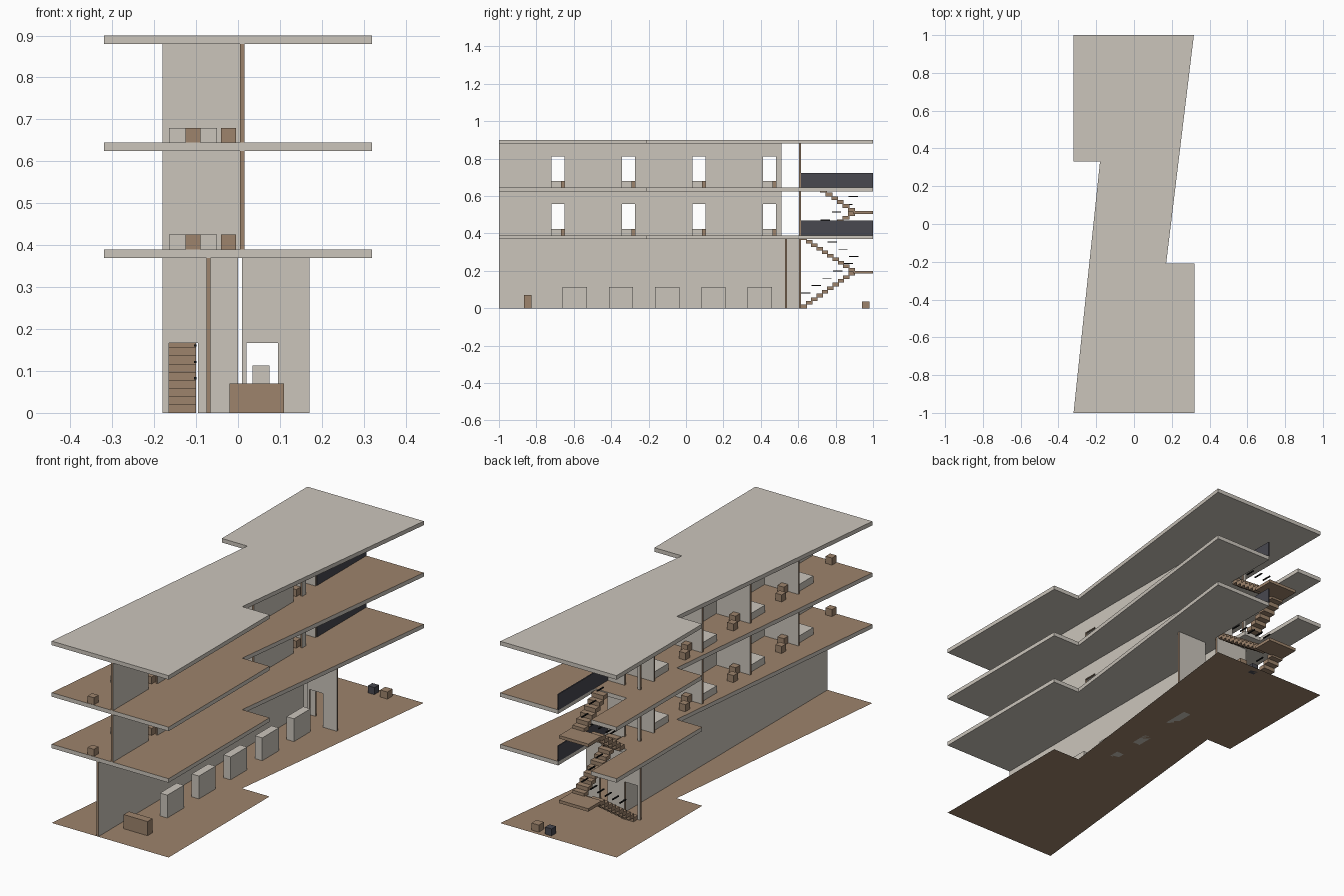
import bpy, bmesh

cube = bpy.data.objects.get("Cube")
if cube:
    bpy.data.objects.remove(cube)


def make_material(name, rgb):
    m = bpy.data.materials.new(name)
    m.use_nodes = True
    m.diffuse_color = (*rgb, 1)
    m.node_tree.nodes["Principled BSDF"].inputs["Base Color"].default_value = (*rgb, 1)
    return m


BEIGE = make_material("pale plaster", (0.60, 0.56, 0.50))
BROWN = make_material("brown wood", (0.34, 0.23, 0.15))
DARK = make_material("dark grey", (0.065, 0.065, 0.08))
BLACK = make_material("black rail", (0.01, 0.01, 0.01))


def finish(name, bm, mats, rule=None):
    """Turn a bmesh into an object, choosing face materials by a rule on the normal."""
    bmesh.ops.recalc_face_normals(bm, faces=bm.faces)
    bm.normal_update()
    if rule:
        for f in bm.faces:
            f.material_index = int(rule(f.normal))
    mesh = bpy.data.meshes.new(name)
    bm.to_mesh(mesh)
    bm.free()
    for m in mats:
        mesh.materials.append(m)
    ob = bpy.data.objects.new(name, mesh)
    bpy.context.collection.objects.link(ob)
    return ob


def prism(name, points, offset, mats, rule=None):
    """Extrude a flat outline along an offset vector."""
    bm = bmesh.new()
    face = bm.faces.new([bm.verts.new(p) for p in points])
    out = bmesh.ops.extrude_face_region(bm, geom=[face], use_keep_orig=True)
    verts = [g for g in out["geom"] if isinstance(g, bmesh.types.BMVert)]
    bmesh.ops.translate(bm, vec=offset, verts=verts)
    return finish(name, bm, mats, rule)


def add_box(bm, x0, x1, y0, y1, z0, z1):
    verts = bmesh.ops.create_cube(bm, size=1)["verts"]
    bmesh.ops.scale(bm, vec=(x1 - x0, y1 - y0, z1 - z0), verts=verts)
    bmesh.ops.translate(bm, vec=((x0 + x1) / 2, (y0 + y1) / 2, (z0 + z1) / 2), verts=verts)


def box(name, mat, *bounds):
    bm = bmesh.new()
    add_box(bm, *bounds)
    return finish(name, bm, [mat])


def wall(name, axis, at, start, end, z0, z1, doors=()):
    """Thin wall along an axis, door gaps cut from its foot, brown on all cut edges."""
    top = z0 + 0.167
    outline = [(start, z0)]
    for a, b in doors:
        outline += [(a, z0), (a, top), (b, top), (b, z0)]
    outline += [(end, z0), (end, z1), (start, z1)]
    if axis == "y":
        points, offset = [(at, u, z) for u, z in outline], (0.01, 0, 0)
        rule = lambda n: abs(n.x) < 0.5
    else:
        points, offset = [(u, at, z) for u, z in outline], (0, 0.01, 0)
        rule = lambda n: abs(n.y) < 0.5
    return prism(name, points, offset, [BEIGE, BROWN], rule)


# Floor plates: shared outline, with a stair opening cut into the back edge
FRONT = [(-0.32, -1), (0.32, -1), (0.32, -0.21), (0.17, -0.21), (0.317, 1)]
BACK = [(-0.32, 1), (-0.32, 0.33), (-0.18, 0.33)]
WELL_1 = [(0, 1), (0, 0.615), (-0.085, 0.615), (-0.085, 0.72), (-0.18, 0.72), (-0.18, 1)]
WELL_2 = [(0, 1), (0, 0.72), (-0.18, 0.72), (-0.18, 1)]


def plate(name, well, top, thick, mats, rule=None):
    points = [(x, y, top) for x, y in FRONT + well + BACK]
    return prism(name, points, (0, 0, -thick), mats, rule)


bm = bmesh.new()
bm.faces.new([bm.verts.new((x, y, 0)) for x, y in FRONT + BACK])
finish("ground_floor", bm, [BROWN])
is_top = lambda n: n.z > 0.5
plate("first_floor_slab", WELL_1, 0.39, 0.02, [BEIGE, BROWN], is_top)
plate("second_floor_slab", WELL_2, 0.645, 0.02, [BEIGE, BROWN], is_top)
plate("roof_slab", [], 0.9, 0.02, [BEIGE])

# Ground storey walls
STAIR_DOOR = [(-0.165, -0.095)]
wall("ground_long_wall", "y", -0.075, -1, 0.605, 0, 0.37)
wall("ground_stair_wall", "x", 0.605, -0.18, 0, 0, 0.37, STAIR_DOOR)
wall("ground_hall_wall", "x", 0.53, 0.01, 0.17, 0, 0.37, [(0.02, 0.095)])

# Ground storey furniture
box("reception_desk", BROWN, -0.02, 0.11, -0.865, -0.825, 0, 0.07)
for i in range(5):
    y = -0.66 + 0.2475 * i
    box(f"display_block_{i + 1}", BEIGE, 0.035, 0.075, y, y + 0.13, 0, 0.113)
box("brown_stool", BROWN, 0.12, 0.16, 0.94, 0.98, 0, 0.035)
box("dark_stool", DARK, 0.05, 0.085, 0.945, 0.98, 0, 0.035)

# Two upper storeys of four rooms each
PITCH = 0.377
for level, z in (("first", 0.39), ("second", 0.645)):
    top = z + 0.235
    doors = [(-0.72 + PITCH * i, -0.65 + PITCH * i) for i in range(4)]
    wall(f"{level}_corridor_wall", "y", 0.005, -1, 0.51, z, top, doors)
    wall(f"{level}_stair_wall", "x", 0.605, -0.18, 0, z, top, STAIR_DOOR)
    box(f"{level}_balustrade", DARK, -0.003, 0.003, 0.615, 1, z, z + 0.078)
    for i in range(4):
        d = PITCH * i
        room = f"{level}_room_{i + 1}"
        wall(f"{room}_partition", "x", -0.632 + d, -0.18, 0.005, z, top)
        box(f"{room}_bed", BEIGE, -0.165, -0.05, -0.76 + d, -0.635 + d, z, z + 0.035)
        box(f"{room}_nightstand", BROWN, -0.04, -0.005, -0.668 + d, -0.633 + d, z, z + 0.035)
        box(f"{room}_stool", BROWN, -0.125, -0.09, -0.998 + d, -0.963 + d, z, z + 0.035)
        if i:
            box(f"{room}_chair", BROWN, -0.165, -0.13, -0.925 + d, -0.89 + d, z, z + 0.035)


# Stairs: a flight up to a landing, then a flight back, each with short rail bars
def flight(name, x0, x1, y0, y1, z0, z1, count, rail_x):
    dy, dz = (y1 - y0) / count, (z1 - z0) / count
    steps, rail = bmesh.new(), bmesh.new()
    for i in range(count):
        a, b = sorted((y0 + dy * i, y0 + dy * (i + 1)))
        z = z0 + dz * i
        add_box(steps, x0, x1, a - 0.003, b + 0.003, z, z + dz)
        if i % 2 == 0:
            add_box(rail, rail_x - 0.003, rail_x + 0.003, a, a + 0.05, z + 0.08, z + 0.085)
    finish(f"{name}_steps", steps, [BROWN])
    finish(f"{name}_rail", rail, [BLACK])


for name, y, z0, mid, z1, count in (("lower", 0.615, 0, 0.195, 0.385, 10),
                                    ("upper", 0.72, 0.39, 0.515, 0.64, 6)):
    flight(f"{name}_flight_up", -0.165, -0.1, y, 0.9, z0, mid, count, -0.102)
    flight(f"{name}_flight_back", -0.075, -0.01, 0.9, y, mid, z1, count, -0.073)
    box(f"{name}_landing", BROWN, -0.165, -0.005, 0.895, 1, mid - 0.01, mid + 0.005)
